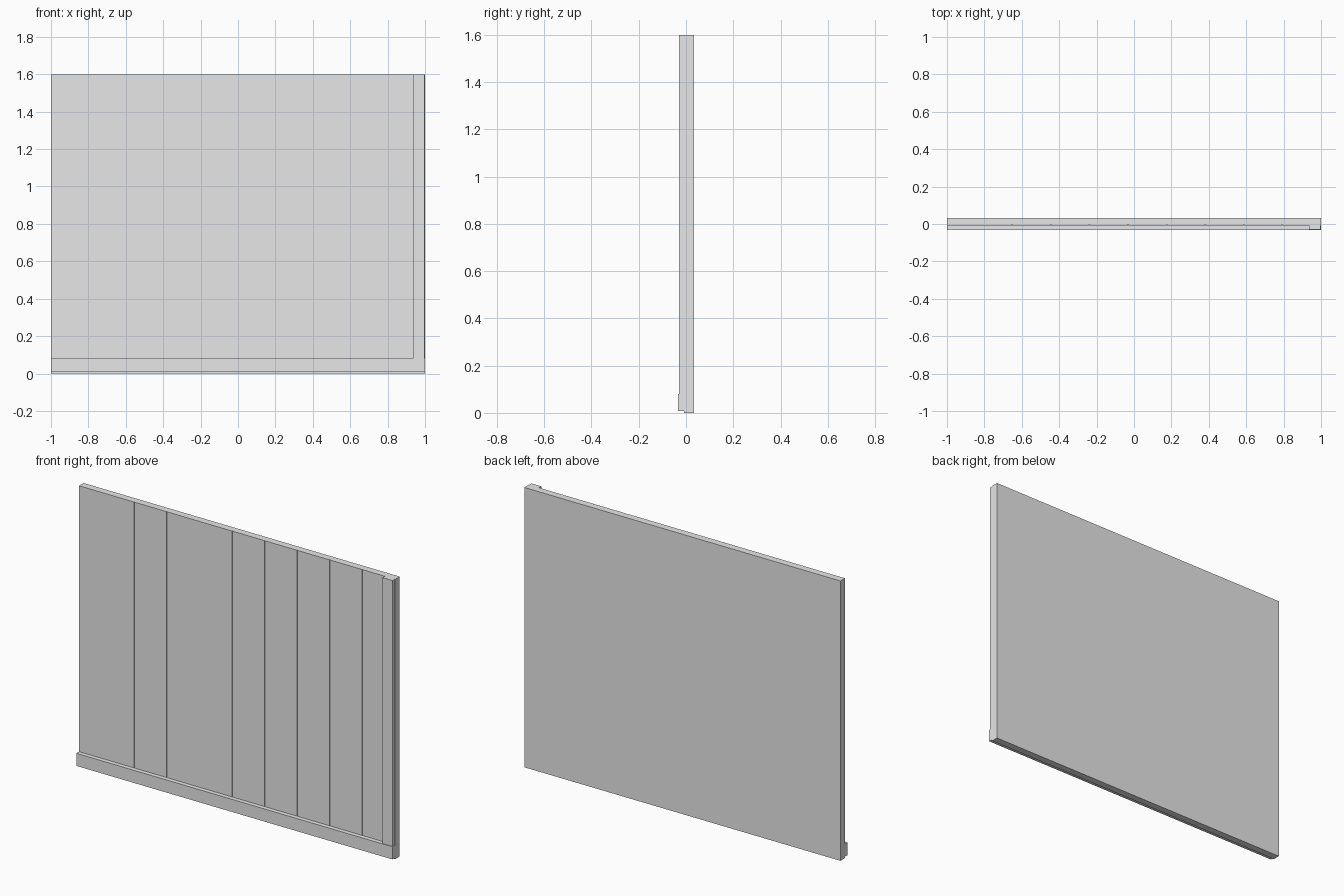
import bpy

cube = bpy.data.objects.get("Cube")
if cube:
    bpy.data.objects.remove(cube, do_unlink=True)

# One plain grey for every part
GREY = (0.8, 0.8, 0.8, 1.0)
grey = bpy.data.materials.new("plain_grey")
grey.use_nodes = True
grey.diffuse_color = GREY
grey.node_tree.nodes["Principled BSDF"].inputs["Base Color"].default_value = GREY


def extrude_profile(name, profile, low, high, axis):
    """Sweep a closed 2D outline along x (profile in y, z) or z (profile in x, y)."""
    def place(p, t):
        return (t, *p) if axis == "x" else (*p, t)
    n = len(profile)
    verts = [place(p, t) for t in (low, high) for p in profile]
    faces = [tuple(reversed(range(n))), tuple(range(n, 2 * n))]
    faces += [(i, (i + 1) % n, n + (i + 1) % n, n + i) for i in range(n)]
    mesh = bpy.data.meshes.new(name)
    mesh.from_pydata(verts, [], faces)
    mesh.materials.append(grey)
    obj = bpy.data.objects.new(name, mesh)
    bpy.context.collection.objects.link(obj)
    return obj


def rectangle(a0, a1, b0, b1):
    return [(a0, b0), (a1, b0), (a1, b1), (a0, b1)]


TOP = 1.6
FRONT, BACK = -0.008, 0.033

# Wall panel with hairline vertical board seams cut into its front
seam, depth, pitch = 0.0015, 0.004, 0.206
outline = [(-1, FRONT)]
for i in range(8):
    x = -0.65 + i * pitch
    outline += [(x - seam, FRONT), (x - seam, FRONT + depth),
                (x + seam, FRONT + depth), (x + seam, FRONT)]
outline += [(1, FRONT), (1, BACK), (-1, BACK)]
extrude_profile("wall_panel", outline, 0, TOP, "z")

# Corner trim on the left end
extrude_profile("corner_trim", rectangle(0.935, 0.997, -0.029, FRONT), 0.08, TOP, "z")

# Skirting board along the foot
extrude_profile("skirting_board", rectangle(-0.033, FRONT, 0.008, 0.08), -1, 1, "x")
